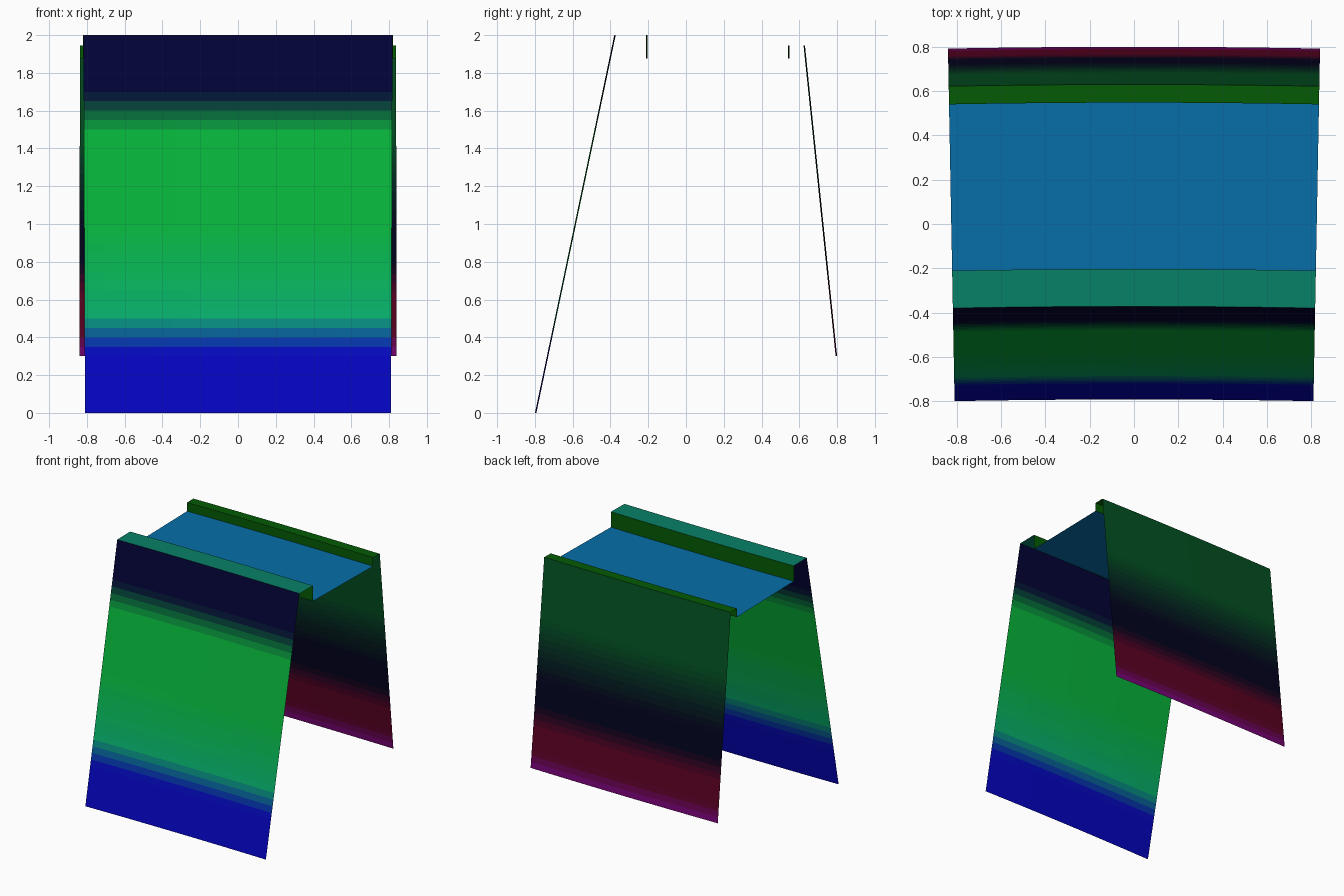
import bpy
from math import sin, cos

if "Cube" in bpy.data.objects:
    bpy.data.objects.remove(bpy.data.objects["Cube"])

CENTRE_Y = -44.0     # the whole section is swept along a very shallow arc
HALF_ANGLE = 0.01875
SEGMENTS = 8
materials = {}


def material(rgb):
    key = tuple(round(c, 2) for c in rgb)
    if key not in materials:
        m = bpy.data.materials.new("paint")
        m.diffuse_color = (*[c ** 2.2 for c in key], 1)
        m.use_nodes = True
        m.node_tree.nodes["Principled BSDF"].inputs["Base Color"].default_value = m.diffuse_color
        materials[key] = m
    return materials[key]


def arc_point(y, z, t):
    r, a = y - CENTRE_Y, HALF_ANGLE * t
    return (r * sin(a), CENTRE_Y + r * cos(a), z)


def sheet(name, start, end, stops, bands=1):
    """Sweep a straight (y, z) line along the arc, coloured in bands.
    stops: (fraction along the line, colour)."""
    verts, faces, slots = [], [], []
    row = SEGMENTS + 1
    for i in range(bands + 1):
        f = i / bands
        y = start[0] + (end[0] - start[0]) * f
        z = start[1] + (end[1] - start[1]) * f
        verts += [arc_point(y, z, 2 * j / SEGMENTS - 1) for j in range(row)]
    mesh = bpy.data.meshes.new(name)
    for i in range(bands):
        f = (i + 0.5) / bands
        colour = stops[0][1] if f <= stops[0][0] else stops[-1][1]
        for (f0, c0), (f1, c1) in zip(stops, stops[1:]):
            if f0 <= f <= f1:
                k = (f - f0) / (f1 - f0)
                colour = [a + (b - a) * k for a, b in zip(c0, c1)]
                break
        m = material(colour)
        if m.name not in mesh.materials:
            mesh.materials.append(m)
        slot = mesh.materials.find(m.name)
        for j in range(SEGMENTS):
            a = i * row + j
            faces.append((a, a + 1, a + 1 + row, a + row))
            slots.append(slot)
    mesh.from_pydata(verts, [], faces)
    mesh.polygons.foreach_set("material_index", slots)
    mesh.shade_smooth()
    obj = bpy.data.objects.new(name, mesh)
    bpy.context.collection.objects.link(obj)
    return obj


BLUE, NAVY = (0.05, 0.05, 0.75), (0.04, 0.04, 0.22)
GREEN, TEAL = (0.06, 0.70, 0.24), (0.06, 0.68, 0.42)
DARK_GREEN, TRIM = (0.04, 0.32, 0.15), (0.05, 0.36, 0.05)
LEDGE, TRAY = (0.06, 0.50, 0.40), (0.06, 0.43, 0.66)
PURPLE, RED, BLACK = (0.48, 0.05, 0.52), (0.36, 0.03, 0.15), (0.04, 0.04, 0.14)

# Profile corners at the middle of the arc, front to back
front_foot, front_top = (-0.792, 0.0), (-0.372, 2.0)
front_lip_top, tray_front = (-0.203, 2.0), (-0.203, 1.875)
tray_back, back_lip_top = (0.548, 1.875), (0.548, 1.945)
back_top, back_foot = (0.63, 1.945), (0.80, 0.3)

# Tall front wall with colour gradient
sheet("front_wall", front_foot, front_top,
      [(0.16, BLUE), (0.26, TEAL), (0.5, GREEN), (0.74, GREEN), (0.85, NAVY)], 40)
# Front ledge and its inner lip
sheet("front_ledge", front_top, front_lip_top, [(0, LEDGE)])
sheet("front_inner_lip", front_lip_top, tray_front, [(0, TRIM)])
# Sunken walkway
sheet("walkway", tray_front, tray_back, [(0, TRAY)])
# Back inner lip and ledge
sheet("back_inner_lip", tray_back, back_lip_top, [(0, TRIM)])
sheet("back_ledge", back_lip_top, back_top, [(0, TRIM)])
# Back wall, ending above the ground
sheet("back_wall", back_top, back_foot,
      [(0.3, DARK_GREEN), (0.58, BLACK), (0.7, BLACK), (0.8, RED),
       (0.92, RED), (1.0, PURPLE)], 34)
